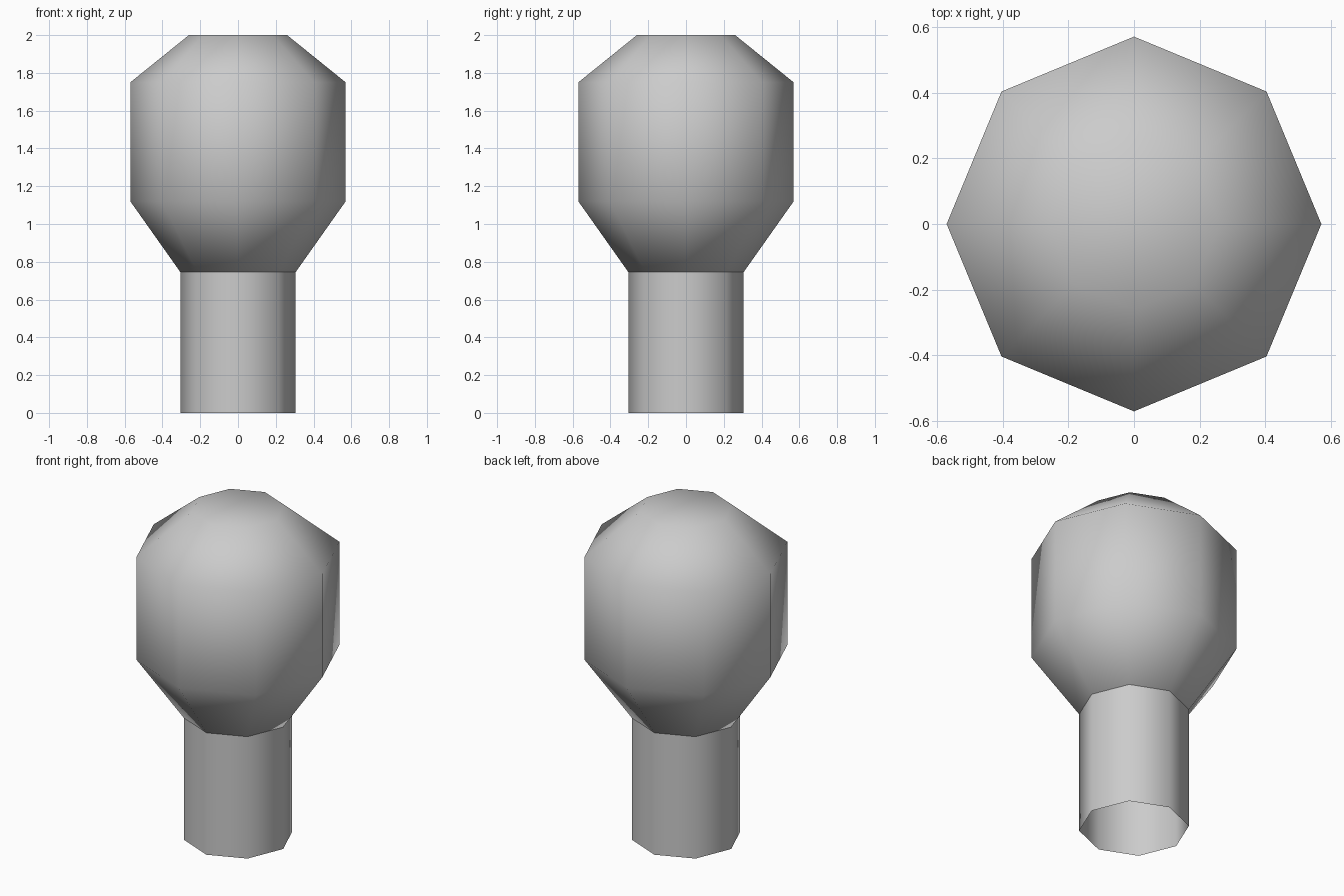
import bpy, bmesh, math

if "Cube" in bpy.data.objects:
    bpy.data.objects.remove(bpy.data.objects["Cube"])

SIDES = 8


def lathe(name, profile, capped):
    """Stack octagonal rings of (radius, height) into a smooth-shaded solid or tube."""
    bm = bmesh.new()
    rings = []
    for r, z in profile:
        rings.append([bm.verts.new((r * math.cos(math.tau * i / SIDES),
                                    r * math.sin(math.tau * i / SIDES), z))
                      for i in range(SIDES)])
    for low, high in zip(rings, rings[1:]):
        for i in range(SIDES):
            j = (i + 1) % SIDES
            bm.faces.new((low[i], low[j], high[j], high[i]))
    if capped:
        bm.faces.new(rings[0][::-1])
        bm.faces.new(rings[-1])
    for f in bm.faces:
        f.smooth = True
    mesh = bpy.data.meshes.new(name)
    bm.to_mesh(mesh)
    bm.free()
    obj = bpy.data.objects.new(name, mesh)
    bpy.context.collection.objects.link(obj)
    return obj


# Lower stem: open octagonal tube
lathe("stem", [(0.305, 0.0), (0.305, 0.745)], capped=False)

# Rounded head: closed, fully smooth
lathe("head", [(0.305, 0.745), (0.57, 1.12), (0.57, 1.75), (0.26, 2.0)], capped=True)
